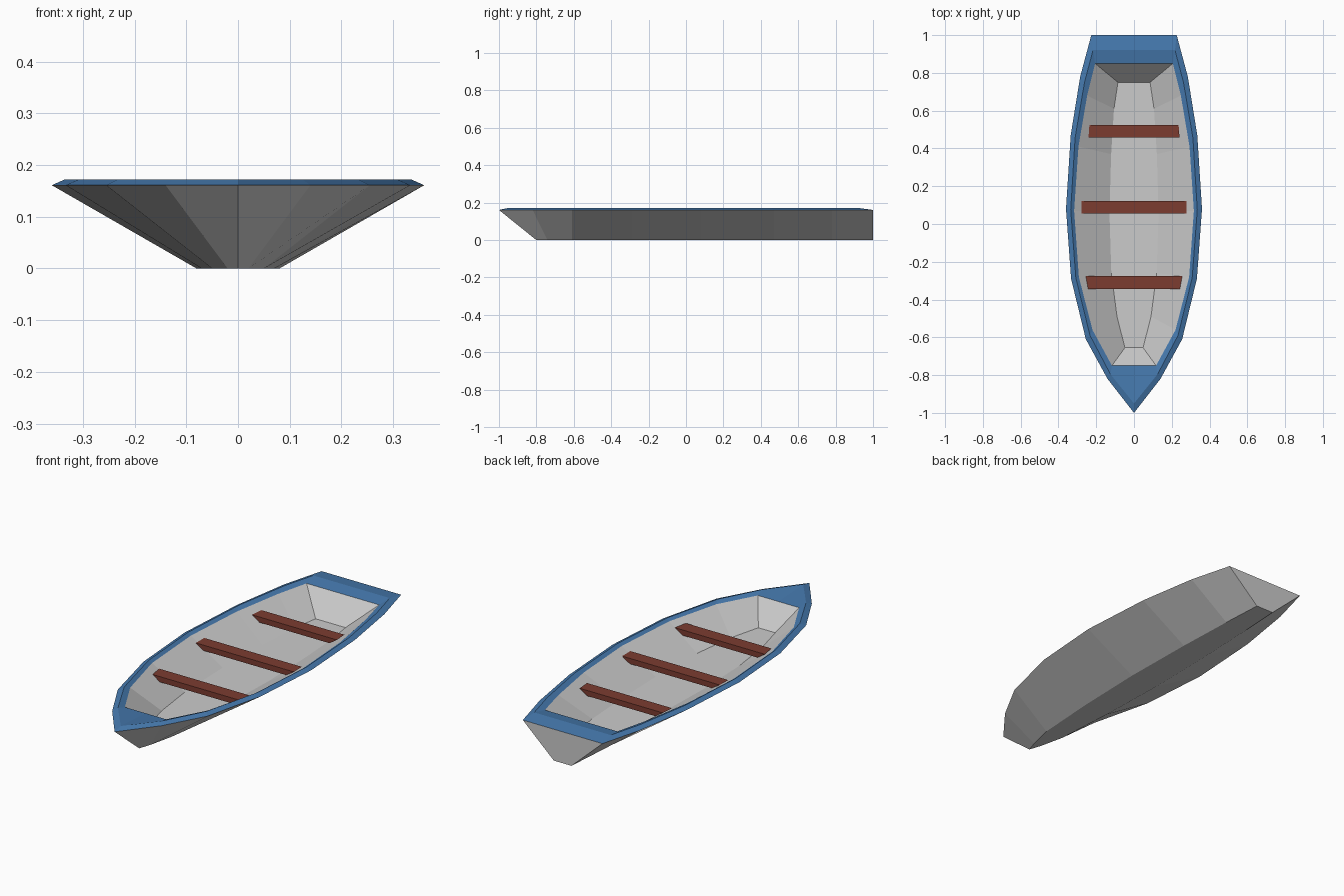
import bpy
import bmesh

if "Cube" in bpy.data.objects:
    bpy.data.objects.remove(bpy.data.objects["Cube"])


def material(name, color):
    m = bpy.data.materials.new(name)
    m.diffuse_color = color
    m.use_nodes = True
    m.node_tree.nodes["Principled BSDF"].inputs["Base Color"].default_value = m.diffuse_color
    return m


def ring(half, z):
    """Mirror a bow-to-stern half outline into a closed ring at height z."""
    right = [(x, y, z) for x, y in half]
    left = [(-x, y, z) for x, y in reversed(half[1:])]
    return right + left


def loft(name, rings, mat=None, closed=False):
    """Skin between rings; cap both ends, or join last ring to first."""
    bm = bmesh.new()
    loops = [[bm.verts.new(p) for p in r] for r in rings]
    n = len(loops[0])
    pairs = list(zip(loops, loops[1:]))
    if closed:
        pairs.append((loops[-1], loops[0]))
    else:
        bm.faces.new(loops[0])
        bm.faces.new(loops[-1])
    for a, b in pairs:
        for i in range(n):
            j = (i + 1) % n
            bm.faces.new((a[i], a[j], b[j], b[i]))
    bmesh.ops.recalc_face_normals(bm, faces=bm.faces)
    mesh = bpy.data.meshes.new(name)
    bm.to_mesh(mesh)
    bm.free()
    if mat:
        mesh.materials.append(mat)
    ob = bpy.data.objects.new(name, mesh)
    bpy.context.collection.objects.link(ob)
    return ob


blue = material("blue_paint", (0.06, 0.19, 0.42, 1))
red = material("red_wood", (0.20, 0.045, 0.03, 1))

# Half outlines from bow to stern
keel = [(0, -0.80), (0.02, -0.74), (0.05, -0.61), (0.07, -0.29),
        (0.08, 0.08), (0.074, 0.47), (0.062, 0.78), (0.05, 1.0)]
outer = [(0, -1.0), (0.14, -0.82), (0.255, -0.61), (0.333, -0.29),
         (0.36, 0.08), (0.335, 0.47), (0.285, 0.78), (0.226, 1.0)]
ridge = [(0, -0.95), (0.125, -0.795), (0.233, -0.59), (0.308, -0.285),
         (0.335, 0.075), (0.312, 0.455), (0.262, 0.75), (0.217, 0.92)]
opening = [(0, -0.75), (0.117, -0.75), (0.22, -0.56), (0.292, -0.28),
           (0.317, 0.07), (0.294, 0.41), (0.248, 0.68), (0.206, 0.85)]
floor = [(0, -0.655), (0.048, -0.655), (0.09, -0.49), (0.12, -0.26),
         (0.13, 0.06), (0.121, 0.37), (0.106, 0.61), (0.085, 0.75)]

# Hull with hollow interior
loft("hull", [ring(keel, 0), ring(outer, 0.161),
              ring(opening, 0.161), ring(floor, 0.05)])

# Blue rim with bow and stern decks
loft("rim", [ring(outer, 0.161), ring(ridge, 0.172), ring(opening, 0.161)],
     blue, closed=True)

# Bench seats, ends slanted to meet the hull sides
seats = [(-0.345, -0.275, 0.243, 0.255),
         (0.055, 0.122, 0.278, 0.277),
         (0.458, 0.525, 0.241, 0.236)]
top, bottom, inset = 0.14, 0.112, 0.042
for i, (y0, y1, x0, x1) in enumerate(seats):
    loft(f"seat_{i + 1}", [
        [(-x0 + d, y0, z), (x0 - d, y0, z), (x1 - d, y1, z), (-x1 + d, y1, z)]
        for z, d in ((bottom, inset), (top, 0))], red)
